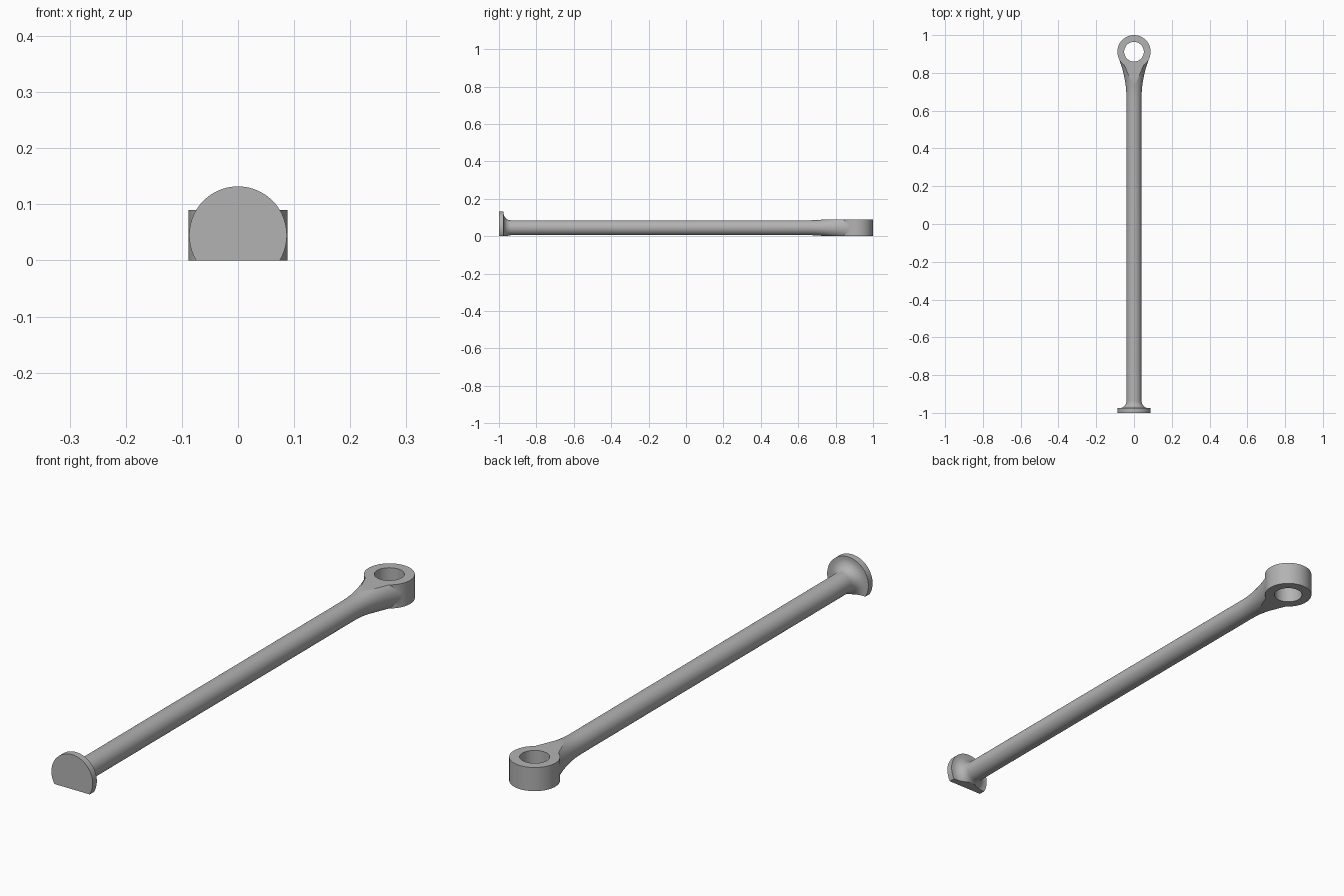
import bpy, bmesh, math
from mathutils import Matrix, Vector

cube = bpy.data.objects.get("Cube")
if cube:
    bpy.data.objects.remove(cube, do_unlink=True)

AXIS_Z = 0.045       # height of the rod axis
ROD_R = 0.04
EAR_Y, EAR_R, HOLE_R, EAR_H = 0.912, 0.088, 0.052, 0.09

steel = bpy.data.materials.new("grey_steel")
steel.use_nodes = True
colour = (0.45, 0.45, 0.45, 1)
steel.diffuse_color = colour
steel.node_tree.nodes["Principled BSDF"].inputs["Base Color"].default_value = colour


def finish(name, bm):
    bmesh.ops.recalc_face_normals(bm, faces=bm.faces)
    mesh = bpy.data.meshes.new(name)
    bm.to_mesh(mesh)
    bm.free()
    mesh.materials.append(steel)
    ob = bpy.data.objects.new(name, mesh)
    bpy.context.collection.objects.link(ob)
    return ob


def revolve(name, profile, segments=96):
    """Spin (radius, y) points around the rod axis."""
    bm = bmesh.new()
    rings = []
    for r, y in profile:
        ring = []
        for i in range(segments):
            a = math.tau * i / segments
            ring.append(bm.verts.new((r * math.cos(a), y, AXIS_Z + r * math.sin(a))))
        rings.append(ring)
    for a, b in zip(rings, rings[1:]):
        for i in range(segments):
            j = (i + 1) % segments
            bm.faces.new((a[i], a[j], b[j], b[i]))
    bm.faces.new(rings[0])
    bm.faces.new(rings[-1])
    return finish(name, bm)


def cylinder(name, radius, z0, z1):
    bm = bmesh.new()
    bmesh.ops.create_cone(bm, cap_ends=True, segments=96, radius1=radius, radius2=radius,
                          depth=z1 - z0, matrix=Matrix.Translation((0, EAR_Y, (z0 + z1) / 2)))
    return finish(name, bm)


def box(name, low, high):
    low, high = Vector(low), Vector(high)
    bm = bmesh.new()
    bmesh.ops.create_cube(bm, size=1, matrix=Matrix.Translation((low + high) / 2)
                          @ Matrix.Diagonal((*(high - low), 1)))
    return finish(name, bm)


def combine(target, other, operation):
    mod = target.modifiers.new(operation.lower(), 'BOOLEAN')
    mod.operation, mod.solver, mod.object = operation, 'EXACT', other
    bpy.context.view_layer.objects.active = target
    bpy.ops.object.modifier_apply(modifier=mod.name)
    bpy.data.objects.remove(other, do_unlink=True)


# Rod profile: flat head, quarter-round fillet, shaft
HEAD_R, HEAD_Y, FILLET = 0.087, -0.975, 0.038
profile = [(HEAD_R, -1), (HEAD_R, HEAD_Y)]
for i in range(13):
    a = math.pi / 2 * i / 12
    profile.append((ROD_R + FILLET * (1 - math.sin(a)), HEAD_Y + FILLET * (1 - math.cos(a))))

# Neck profile: long arc tangent to both the shaft and the eye
NECK_Y = 0.665
d = EAR_Y - NECK_Y
R = (d * d + ROD_R ** 2 - EAR_R ** 2) / (2 * (EAR_R - ROD_R))
sweep = math.asin(d / (R + EAR_R))
for i in range(21):
    a = sweep * 0.98 * i / 20
    profile.append((ROD_R + R * (1 - math.cos(a)), NECK_Y + R * math.sin(a)))

rod = revolve("eye_rod", profile)

# Flatten the underside, and the top of the neck
combine(rod, box("base_cutter", (-1, -2, -1), (1, 2, 0)), 'DIFFERENCE')
combine(rod, box("neck_cutter", (-1, 0, EAR_H), (1, 2, 1)), 'DIFFERENCE')

# Eye with its through hole
combine(rod, cylinder("eye", EAR_R, 0, EAR_H), 'UNION')
combine(rod, cylinder("hole_cutter", HOLE_R, -1, 1), 'DIFFERENCE')

bpy.ops.object.select_all(action='DESELECT')
rod.select_set(True)
bpy.context.view_layer.objects.active = rod
bpy.ops.object.shade_smooth_by_angle(angle=math.radians(25))
